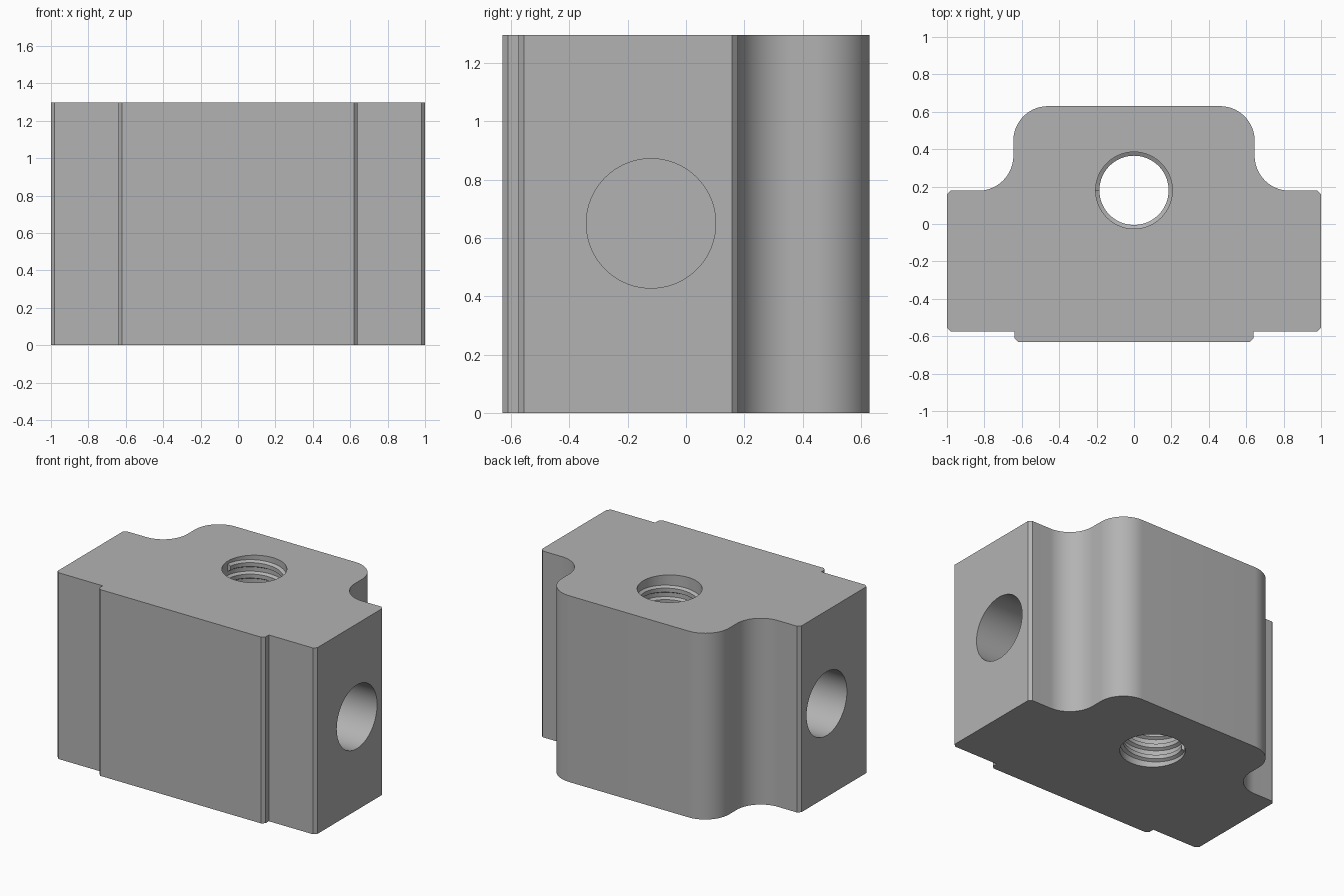
import bpy, bmesh, math
from mathutils import Matrix

if "Cube" in bpy.data.objects:
    bpy.data.objects.remove(bpy.data.objects["Cube"])

H = 1.297                      # block height
BORE_Y, BORE_R, CREST_R = 0.18, 0.205, 0.185
SEG = 96

grey = bpy.data.materials.new("plain grey")
grey.diffuse_color = (0.45, 0.45, 0.45, 1)
grey.use_nodes = True
grey.node_tree.nodes["Principled BSDF"].inputs["Base Color"].default_value = grey.diffuse_color


def add_object(name, bm):
    bmesh.ops.recalc_face_normals(bm, faces=bm.faces)
    mesh = bpy.data.meshes.new(name)
    bm.to_mesh(mesh)
    bm.free()
    mesh.materials.append(grey)
    ob = bpy.data.objects.new(name, mesh)
    bpy.context.collection.objects.link(ob)
    return ob


def arc(cx, cy, r, a0, a1, n=20):
    return [(cx + r * math.cos(math.radians(a0 + (a1 - a0) * i / n)),
             cy + r * math.sin(math.radians(a0 + (a1 - a0) * i / n))) for i in range(n + 1)]


def cylinder(name, radius, depth, matrix):
    bm = bmesh.new()
    bmesh.ops.create_cone(bm, cap_ends=True, segments=SEG, radius1=radius,
                          radius2=radius, depth=depth, matrix=matrix)
    ob = add_object(name, bm)
    ob.hide_render = True
    return ob


def select_only(ob):
    bpy.ops.object.select_all(action='DESELECT')
    ob.select_set(True)
    bpy.context.view_layer.objects.active = ob


# Block: half outline with chamfered corners and an S-shaped shoulder, mirrored
half = [(0.62, -0.63), (0.64, -0.61), (0.64, -0.575), (0.98, -0.575), (1.0, -0.555),
        (1.0, 0.158), (0.98, 0.178)]
half += arc(0.832, 0.365, 0.187, 270, 180)
half += arc(0.46, 0.445, 0.185, 0, 90)
outline = half + [(-x, y) for x, y in reversed(half)]
bm = bmesh.new()
base = bm.faces.new([bm.verts.new((x, y, 0)) for x, y in outline])
ext = bmesh.ops.extrude_face_region(bm, geom=[base])
bmesh.ops.translate(bm, vec=(0, 0, H),
                    verts=[v for v in ext["geom"] if isinstance(v, bmesh.types.BMVert)])
block = add_object("block", bm)

# Vertical through bore and a blind hole in each end
cutters = [cylinder("bore_cutter", BORE_R, H + 0.4, Matrix.Translation((0, BORE_Y, H / 2)))]
for side, sx in (("left", -1), ("right", 1)):
    cutters.append(cylinder(side + "_hole_cutter", 0.222, 1.1,
                            Matrix.Translation((sx, -0.12, 0.65))
                            @ Matrix.Rotation(math.pi / 2, 4, 'Y')))
select_only(block)
for cutter in cutters:
    mod = block.modifiers.new(cutter.name, 'BOOLEAN')
    mod.operation, mod.solver, mod.object = 'DIFFERENCE', 'EXACT', cutter
    bpy.ops.object.modifier_apply(modifier=mod.name)
for cutter in cutters:
    bpy.data.objects.remove(cutter)
select_only(block)
bpy.ops.object.shade_smooth_by_angle(angle=math.radians(20))

# Thread: helical ridge wound down the bore wall, starting on the left
pitch = 0.08
section = [(BORE_R + 0.001, 0.026), (CREST_R, 0.014), (CREST_R, -0.014), (BORE_R + 0.001, -0.026)]
top, bottom = H - 0.045, 0.045
steps = int((top - bottom) / pitch * SEG)
bm = bmesh.new()
rings = []
for i in range(steps + 1):
    a = math.pi - 2 * math.pi * i / SEG
    z = top - pitch * i / SEG
    rings.append([bm.verts.new((r * math.cos(a), BORE_Y + r * math.sin(a), z + dz))
                  for r, dz in section])
for p, q in zip(rings, rings[1:]):
    for k in range(3):
        bm.faces.new((p[k], p[k + 1], q[k + 1], q[k]))
bm.faces.new(rings[0])
bm.faces.new(rings[-1])
# Normals face the bore axis
thread = add_object("thread_ridge", bm)
select_only(thread)
bpy.ops.object.shade_smooth_by_angle(angle=math.radians(20))
